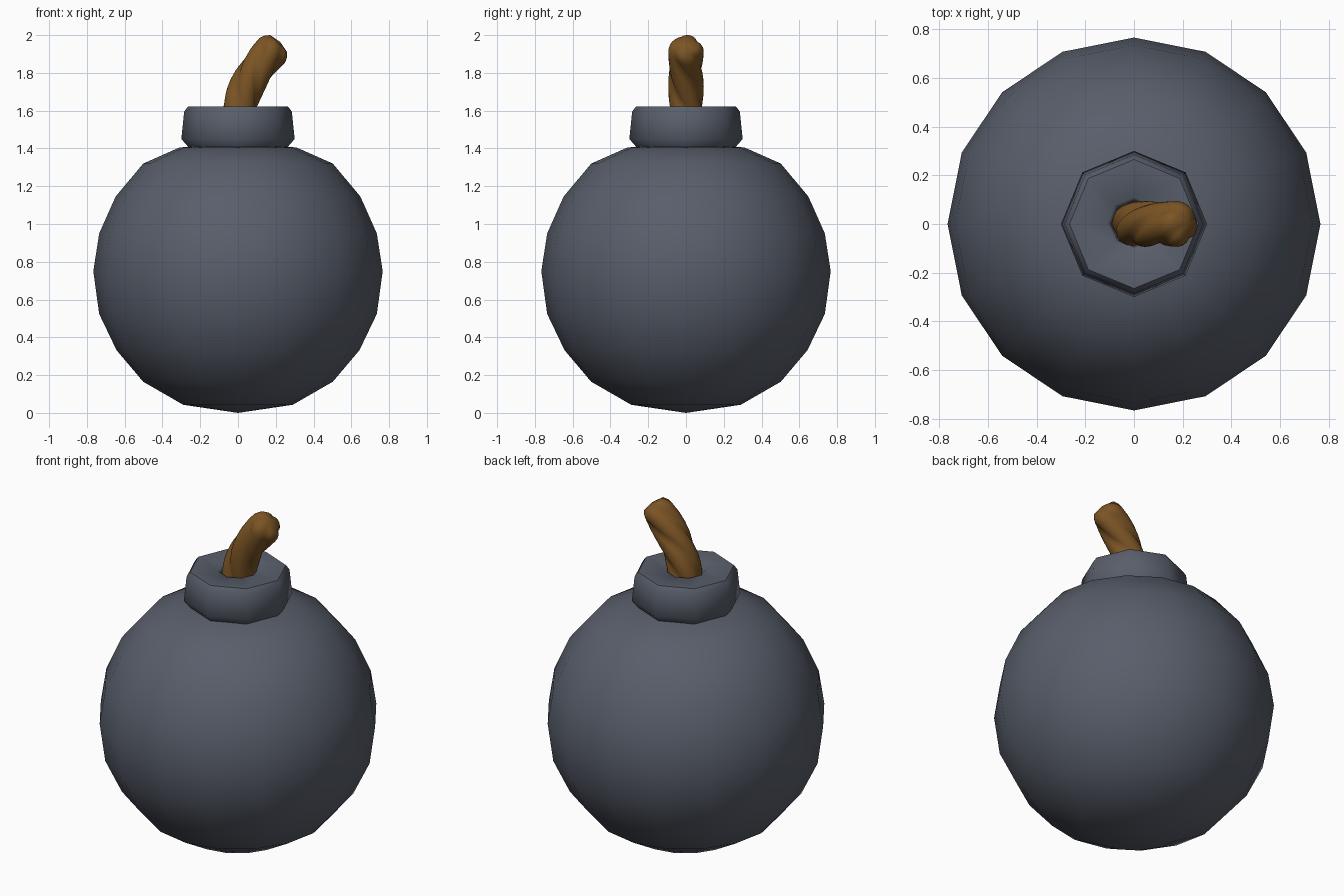
import bpy, bmesh, math
from mathutils import Vector

if "Cube" in bpy.data.objects:
    bpy.data.objects.remove(bpy.data.objects["Cube"])


def material(name, rgb):
    m = bpy.data.materials.new(name)
    m.diffuse_color = (*rgb, 1)
    m.use_nodes = True
    m.node_tree.nodes["Principled BSDF"].inputs["Base Color"].default_value = m.diffuse_color
    return m


def loft(name, rings, mat, angle):
    """Skin equal-length rings of points; single-point rings close the ends."""
    bm = bmesh.new()
    vs = [[bm.verts.new(p) for p in ring] for ring in rings]
    for a, b in zip(vs, vs[1:]):
        n = max(len(a), len(b))
        for i in range(n):
            j = (i + 1) % n
            if len(a) == 1:
                bm.faces.new((a[0], b[j], b[i]))
            elif len(b) == 1:
                bm.faces.new((a[i], a[j], b[0]))
            else:
                bm.faces.new((a[i], a[j], b[j], b[i]))
    bmesh.ops.recalc_face_normals(bm, faces=bm.faces)
    me = bpy.data.meshes.new(name)
    bm.to_mesh(me)
    bm.free()
    ob = bpy.data.objects.new(name, me)
    bpy.context.collection.objects.link(ob)
    me.materials.append(mat)
    bpy.ops.object.select_all(action='DESELECT')
    ob.select_set(True)
    bpy.context.view_layer.objects.active = ob
    bpy.ops.object.shade_smooth_by_angle(angle=math.radians(angle))
    return ob


def lathe(name, profile, n, mat, angle):
    rings = []
    for r, z in profile:
        rings.append([(0, 0, z)] if r == 0 else
                     [(r * math.cos(math.tau * i / n), r * math.sin(math.tau * i / n), z)
                      for i in range(n)])
    return loft(name, rings, mat, angle)


iron = material("dark_iron", (0.098, 0.112, 0.145))
brown = material("rope_brown", (0.2, 0.09, 0.018))

# Round shell, 16 sides
lathe("shell", [(0, 0), (0.29, 0.043), (0.502, 0.165), (0.643, 0.332), (0.735, 0.524),
                (0.766, 0.75), (0.735, 0.95), (0.648, 1.145), (0.502, 1.32),
                (0.31, 1.405), (0, 1.43)], 16, iron, 60)

# Octagonal collar with bevelled rim and fuse hole
lathe("collar", [(0.25, 1.38), (0.265, 1.41), (0.30, 1.45), (0.285, 1.595), (0.265, 1.622),
                 (0.25, 1.622), (0.11, 1.615), (0.095, 1.60), (0.085, 1.50), (0, 1.50)],
      8, iron, 50)

# Twisted fuse: lobed section swept along a leaning curve
p0, p1, p2, p3 = (Vector(p) for p in ((0, 0, 1.5), (-0.01, 0, 1.68), (0.09, 0, 1.83), (0.215, 0, 1.955)))
N, STEPS, LOBES = 24, 22, 4
side = Vector((0, 1, 0))
rings = []
for s in range(STEPS + 1):
    t = s / STEPS
    u = 1 - t
    c = u**3 * p0 + 3 * u * u * t * p1 + 3 * u * t * t * p2 + t**3 * p3
    d = (3 * u * u * (p1 - p0) + 6 * u * t * (p2 - p1) + 3 * t * t * (p3 - p2)).normalized()
    nrm = side.cross(d)
    size = 0.094 * (1 if t < 0.9 else 1 - 0.3 * ((t - 0.9) / 0.1) ** 2)
    twist = -math.radians(200) * t
    ring = []
    for i in range(N):
        a = math.tau * i / N
        r = size * (0.82 + 0.18 * abs(math.cos(a * LOBES / 2)) ** 0.7)
        ring.append(c + nrm * r * math.cos(a + twist) + side * r * math.sin(a + twist))
    rings.append(ring)
rings.insert(0, [p0])
rings.append([p3 + d * 0.012])
loft("fuse", rings, brown, 60)
